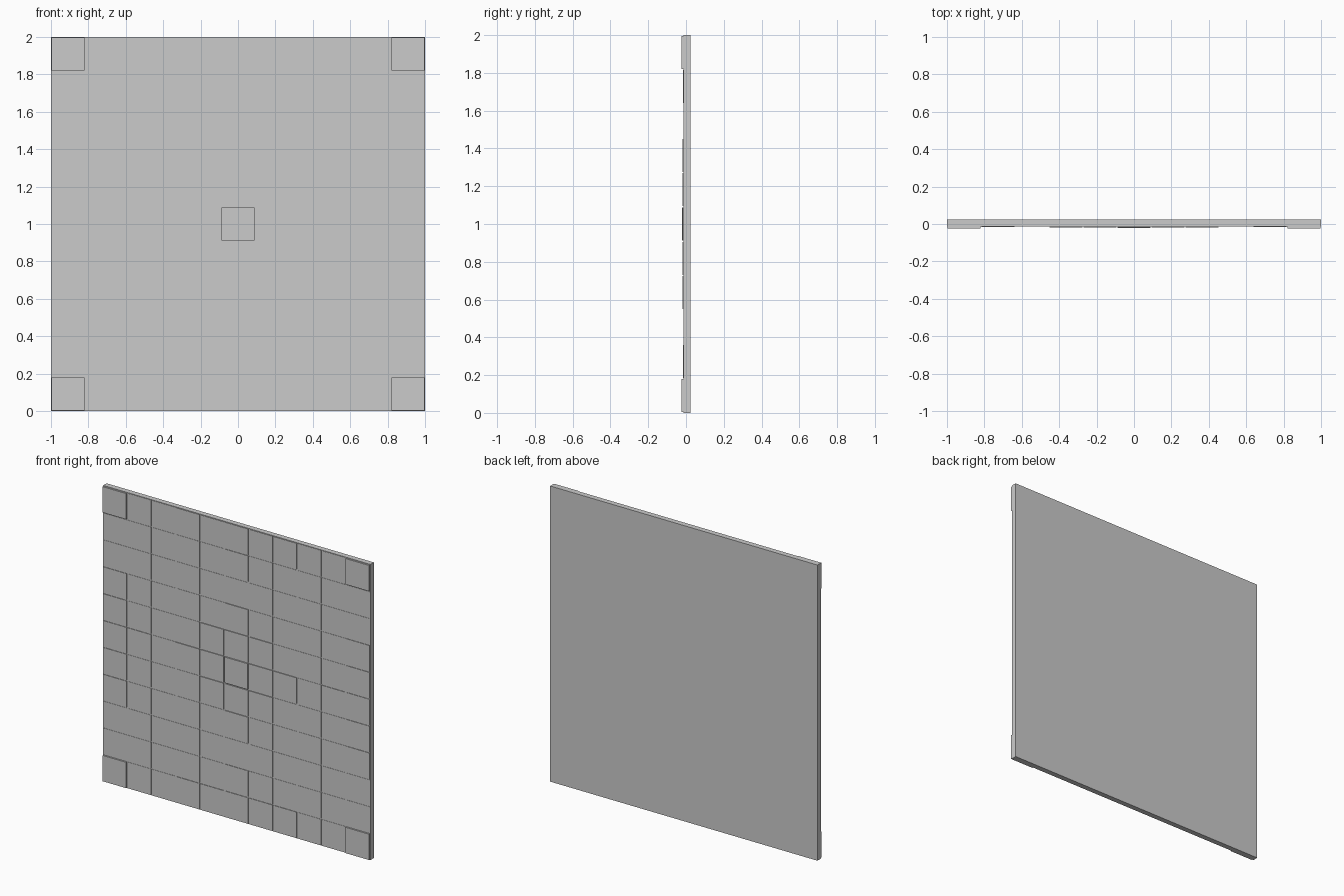
import bpy
import bmesh
from mathutils import Matrix, Vector

cube = bpy.data.objects.get("Cube")
if cube:
    bpy.data.objects.remove(cube, do_unlink=True)

GRID = 11
CELL = 2 / GRID
TILE = CELL * 0.96
MID = GRID // 2
BACK_Y = CELL * 0.13
FACE_Y = BACK_Y - CELL * 0.2


def add_box(bm, x, z, width, y_front, y_back):
    place = Matrix.Translation(Vector((x, (y_front + y_back) / 2, z)))
    size = Matrix.Diagonal((width, y_back - y_front, width, 1))
    bmesh.ops.create_cube(bm, size=1, matrix=place @ size)


def finish(bm, name):
    mesh = bpy.data.meshes.new(name)
    bm.to_mesh(mesh)
    bm.free()
    obj = bpy.data.objects.new(name, mesh)
    bpy.context.collection.objects.link(obj)


def kind_of(col, row):
    """Sort each square by its distance from the centre square."""
    near, far = sorted((abs(col - MID), abs(row - MID)))
    if far == 0:
        return "centre_tile"
    if near == MID:
        return "corner_tiles"
    if near + far <= 2:
        return "diamond_tiles"
    if (far == MID and near <= 2) or (far == MID - 1 and near == 0):
        return "edge_tiles"
    return "plain_tiles"


# Board slab
slab = bmesh.new()
add_box(slab, 0, 1, 2, FACE_Y, BACK_Y)
finish(slab, "board_slab")

# Raised tiles, grouped by height
heights = {
    "plain_tiles": 0.01,
    "edge_tiles": 0.02,
    "diamond_tiles": 0.03,
    "centre_tile": 0.05,
    "corner_tiles": 0.06,
}
for kind, height in heights.items():
    bm = bmesh.new()
    for col in range(GRID):
        for row in range(GRID):
            if kind_of(col, row) == kind:
                x = (col - MID) * CELL
                z = (row + 0.5) * CELL
                add_box(bm, x, z, TILE, FACE_Y - height * CELL, FACE_Y)
    finish(bm, kind)
